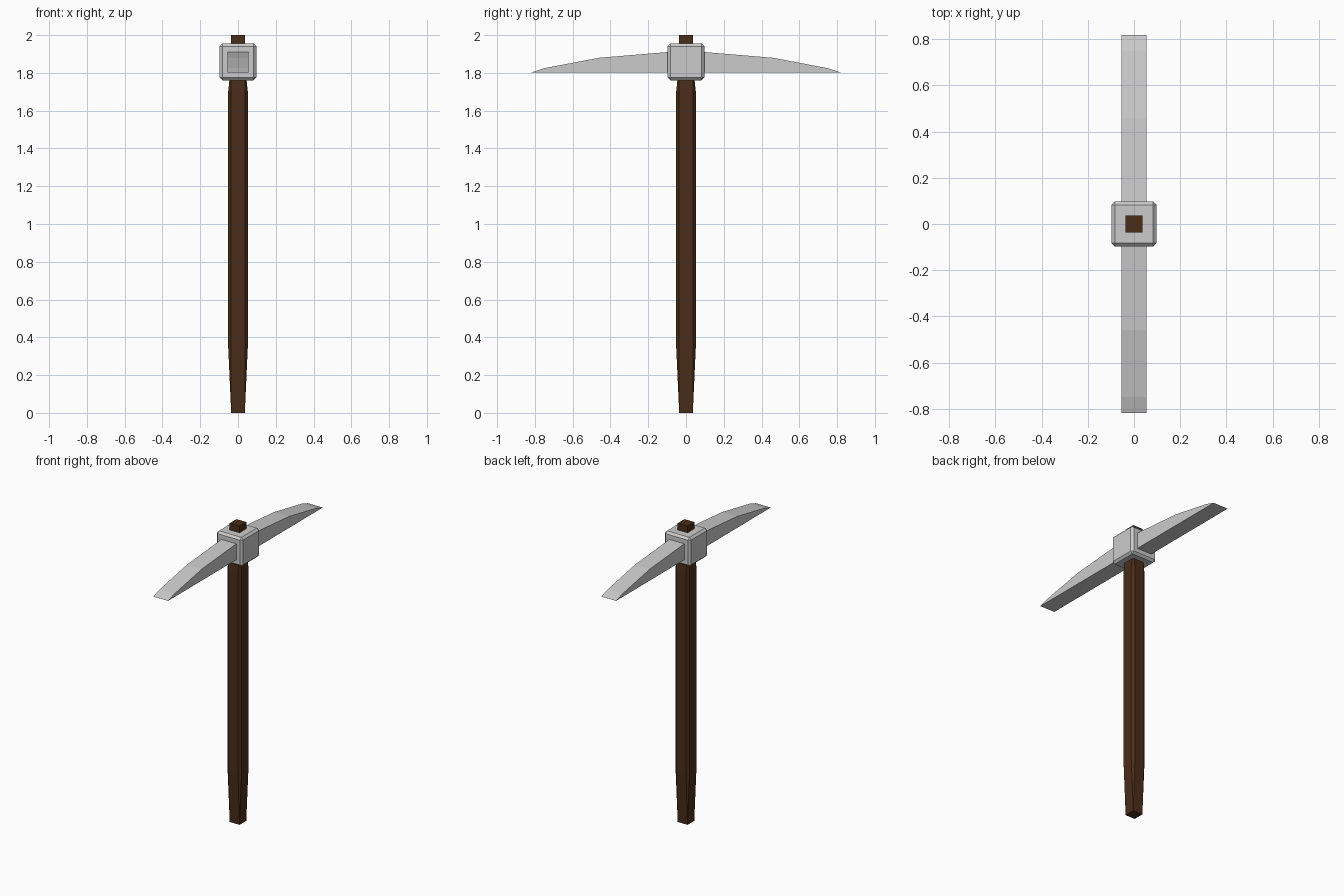
import bpy, bmesh

if "Cube" in bpy.data.objects:
    bpy.data.objects.remove(bpy.data.objects["Cube"])

def finish(name, bm, colour=None):
    bmesh.ops.recalc_face_normals(bm, faces=bm.faces)
    me = bpy.data.meshes.new(name)
    bm.to_mesh(me)
    bm.free()
    ob = bpy.data.objects.new(name, me)
    bpy.context.collection.objects.link(ob)
    if colour:
        mat = bpy.data.materials.new(name + "_material")
        mat.diffuse_color = colour
        mat.use_nodes = True
        mat.node_tree.nodes["Principled BSDF"].inputs["Base Color"].default_value = mat.diffuse_color
        me.materials.append(mat)
    return ob

# Handle: square ends swelling into a chamfered shaft
C = 0.036
bm = bmesh.new()
rings = []
for z, r in [(0, C), (0.35, 0.052), (1.70, 0.052), (1.85, C), (2.0, C)]:
    section = [(C, -r), (r, -C), (r, C), (C, r), (-C, r), (-r, C), (-r, -C), (-C, -r)]
    rings.append([bm.verts.new((x, y, z)) for x, y in section])
for a, b in zip(rings, rings[1:]):
    for i in range(8):
        j = (i + 1) % 8
        bm.faces.new((a[i], a[j], b[j], b[i]))
bm.faces.new(rings[0])
bm.faces.new(rings[-1])
bmesh.ops.remove_doubles(bm, verts=bm.verts, dist=0.0005)
finish("handle", bm, (0.07, 0.026, 0.01, 1))

# Head socket: bevelled cube around the handle
bm = bmesh.new()
bmesh.ops.create_cube(bm, size=0.194)
bmesh.ops.translate(bm, verts=bm.verts, vec=(0, 0, 1.858))
bmesh.ops.bevel(bm, geom=bm.edges[:], offset=0.014, segments=1, affect='EDGES')
finish("head_socket", bm)

# Blades: arched profile with a flat underside, extruded across x
half = [(0.0, 1.912), (0.10, 1.91), (0.46, 1.88), (0.75, 1.825), (0.818, 1.803)]
profile = [(-y, z) for y, z in reversed(half[1:])] + half
bm = bmesh.new()
face = bm.faces.new([bm.verts.new((-0.055, y, z)) for y, z in profile])
ext = bmesh.ops.extrude_face_region(bm, geom=[face])
moved = [g for g in ext["geom"] if isinstance(g, bmesh.types.BMVert)]
bmesh.ops.translate(bm, verts=moved, vec=(0.11, 0, 0))
finish("pick_blades", bm)
